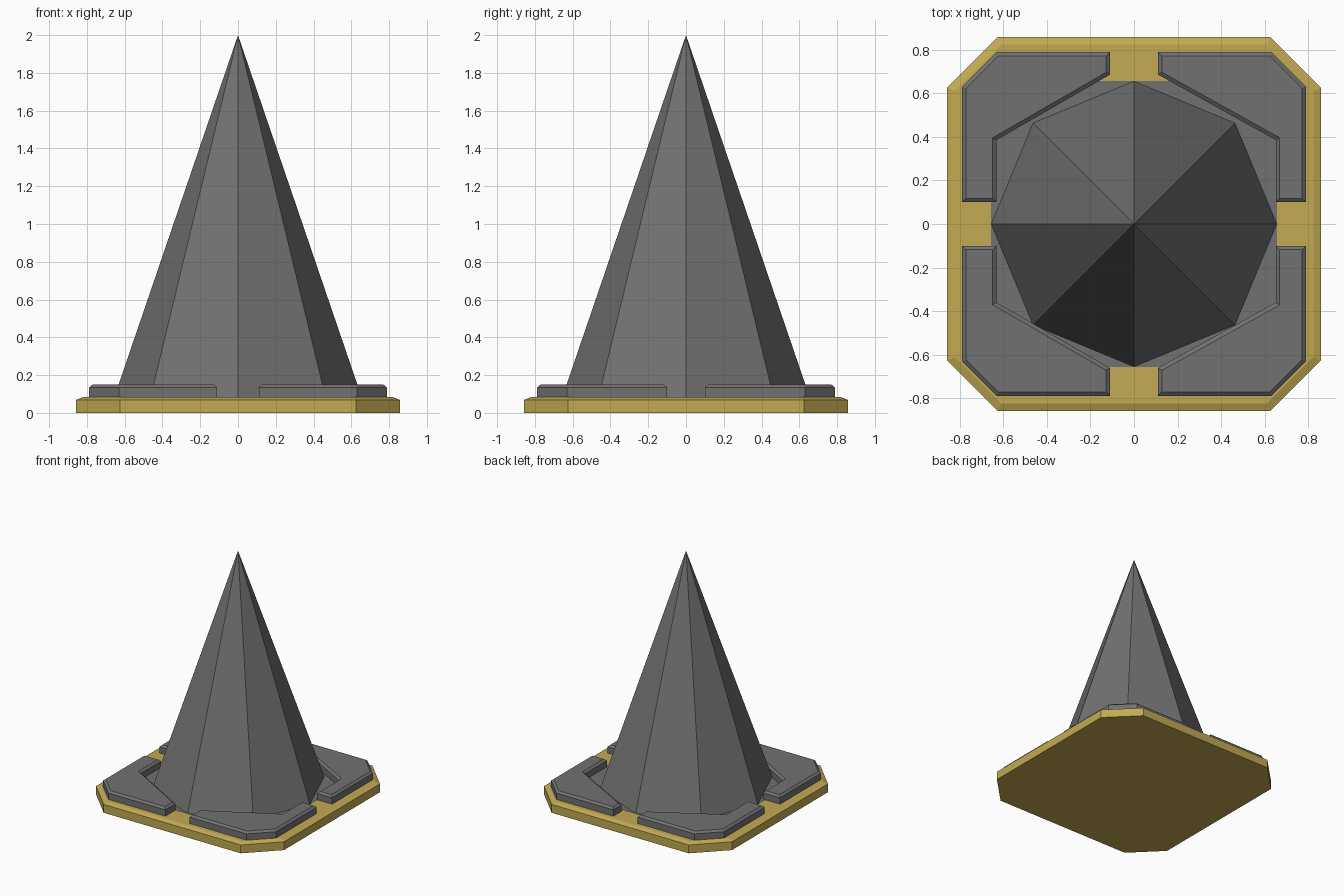
import bpy, bmesh

if "Cube" in bpy.data.objects:
    bpy.data.objects.remove(bpy.data.objects["Cube"])


def material(name, color):
    mat = bpy.data.materials.new(name)
    mat.diffuse_color = (*color, 1)
    mat.use_nodes = True
    mat.node_tree.nodes["Principled BSDF"].inputs["Base Color"].default_value = mat.diffuse_color
    return mat


gold = material("gold", (0.54, 0.40, 0.085))
dark = material("dark_grey", (0.165, 0.165, 0.165))


def slab(name, outline, z0, z1, mat, bevel=0.0, rise=0.0):
    """Extruded outline whose top rim is chamfered."""
    bm = bmesh.new()
    bottom = bm.faces.new([bm.verts.new((x, y, z0)) for x, y in outline])
    ext = bmesh.ops.extrude_face_region(bm, geom=[bottom], use_keep_orig=True)
    top = next(g for g in ext["geom"] if isinstance(g, bmesh.types.BMFace))
    bmesh.ops.translate(bm, vec=(0, 0, z1 - rise - z0), verts=top.verts)
    bmesh.ops.recalc_face_normals(bm, faces=bm.faces)
    if bevel:
        bmesh.ops.inset_individual(bm, faces=[top], thickness=bevel, use_even_offset=True)
        bmesh.ops.translate(bm, vec=(0, 0, rise), verts=top.verts)
    bmesh.ops.recalc_face_normals(bm, faces=bm.faces)
    mesh = bpy.data.meshes.new(name)
    bm.to_mesh(mesh)
    bm.free()
    mesh.materials.append(mat)
    bpy.context.collection.objects.link(bpy.data.objects.new(name, mesh))


def clipped_square(a, c):
    return [(a, -c), (a, c), (c, a), (-c, a), (-a, c), (-a, -c), (-c, -a), (c, -a)]


# Gold base with clipped corners
slab("base", clipped_square(0.857, 0.625), 0, 0.083, gold, 0.035, 0.014)

# Thin grey floor under the cone
slab("cone_floor", clipped_square(0.655, 0.45), 0.06, 0.0845, dark)

# Four corner plates
for sx in (-1, 1):
    for sy in (-1, 1):
        ix = 0.65 if sx > 0 else 0.63
        dy = 0.0 if sy > 0 else -0.025
        pts = [(0.788, 0.1), (0.788, 0.63), (0.63, 0.788), (0.11, 0.788),
               (0.11, 0.685 + dy), (ix, 0.385 + dy), (ix, 0.1)]
        name = ("back" if sy > 0 else "front") + ("_right" if sx > 0 else "_left") + "_plate"
        slab(name, [(sx * x, sy * y) for x, y in pts], 0.075, 0.15, dark, 0.018, 0.015)

# Eight-sided cone with a corner on each axis
z0, z1 = 0.083, 2.0
bpy.ops.mesh.primitive_cone_add(vertices=8, radius1=0.655, radius2=0, depth=z1 - z0,
                                location=(0, 0, (z0 + z1) / 2))
cone = bpy.context.object
cone.name = "cone"
cone.data.materials.append(dark)
